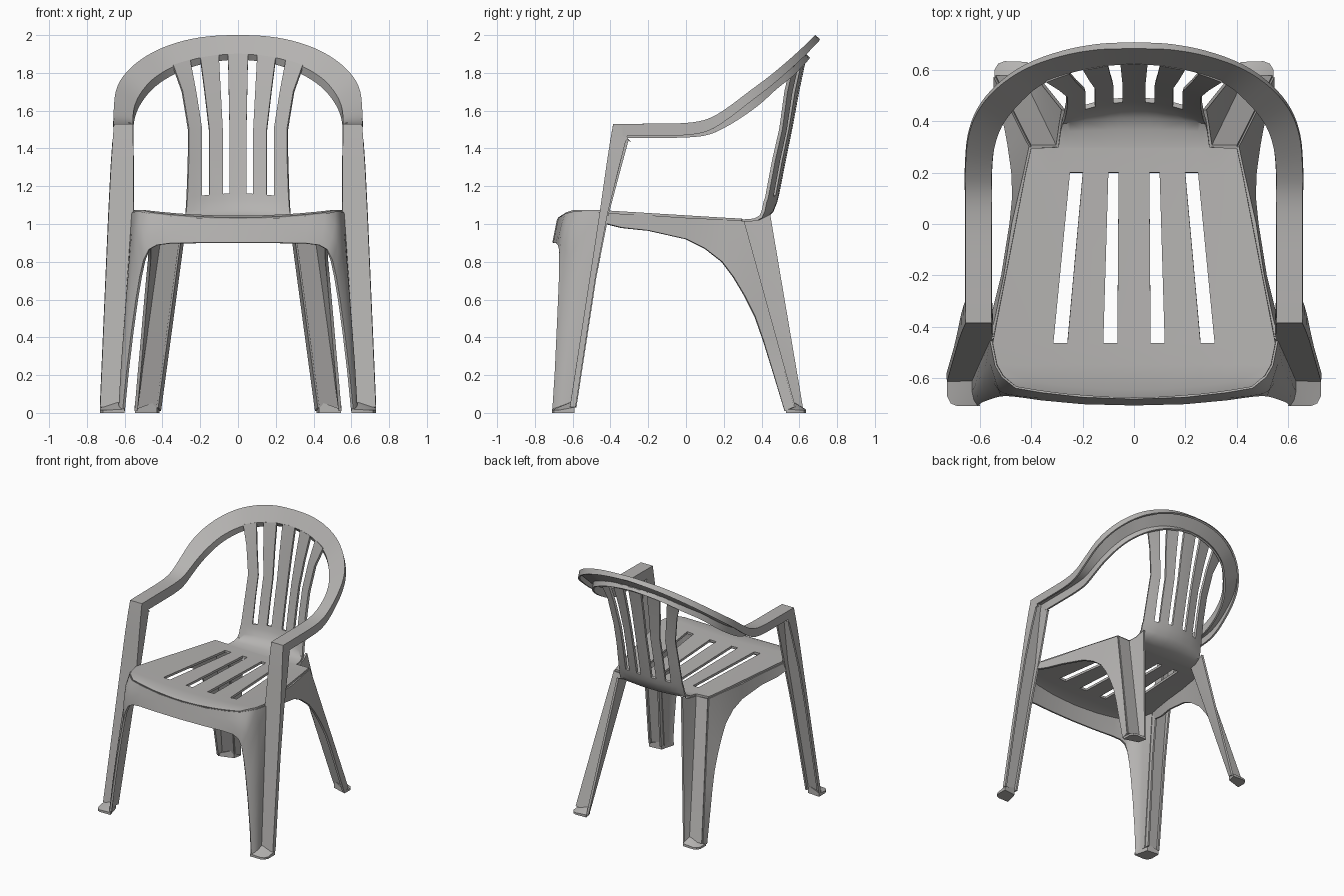
import bpy, bmesh
from mathutils import Vector

cube = bpy.data.objects.get("Cube")
if cube:
    bpy.data.objects.remove(cube, do_unlink=True)

plastic = bpy.data.materials.new("grey_plastic")
plastic.use_nodes = True
colour = (0.46, 0.45, 0.44, 1)
plastic.diffuse_color = colour
plastic.node_tree.nodes["Principled BSDF"].inputs["Base Color"].default_value = colour


def finish(name, bm, thickness=0.0):
    """Mirror a half part across x, give it thickness and shade it."""
    mesh = bpy.data.meshes.new(name)
    bm.to_mesh(mesh)
    bm.free()
    mesh.materials.append(plastic)
    ob = bpy.data.objects.new(name, mesh)
    bpy.context.collection.objects.link(ob)
    bpy.ops.object.select_all(action="DESELECT")
    ob.select_set(True)
    bpy.context.view_layer.objects.active = ob
    mirror = ob.modifiers.new("mirror", "MIRROR")
    mirror.use_clip = True
    bpy.ops.object.modifier_apply(modifier="mirror")
    if thickness:
        solid = ob.modifiers.new("solid", "SOLIDIFY")
        solid.thickness = thickness
        solid.offset = 0
        bpy.ops.object.modifier_apply(modifier="solid")
    bpy.ops.object.shade_smooth_by_angle(angle=0.6)


def loft(name, rows, thickness, skip=lambda r, c: False):
    """Skin a grid of points, leaving out cells chosen by skip."""
    bm = bmesh.new()
    grid = [[bm.verts.new(p) for p in row] for row in rows]
    for r in range(len(grid) - 1):
        for c in range(len(grid[r]) - 1):
            if not skip(r, c):
                bm.faces.new((grid[r][c], grid[r][c + 1], grid[r + 1][c + 1], grid[r + 1][c]))
    finish(name, bm, thickness)


def smooth(points, steps=4):
    """Catmull-Rom curve through the points."""
    p = [Vector(q) for q in points]
    p = [p[0] * 2 - p[1]] + p + [p[-1] * 2 - p[-2]]
    out = []
    for i in range(1, len(p) - 2):
        a, b, c, d = p[i - 1:i + 3]
        for s in range(steps):
            t = s / steps
            out.append(0.5 * (2 * b + (c - a) * t + (2 * a - 5 * b + 4 * c - d) * t ** 2
                              + (3 * b - a - 3 * c + d) * t ** 3))
    return out + [p[-2]]


def line(a, b, n):
    a, b = Vector(a), Vector(b)
    return [a.lerp(b, i / n) for i in range(n + 1)]


# Seat and back shell: y, z, bow, dish, half width, slot set
SEAT_F = (0.065, 0.12, 0.26, 0.315)
SEAT_B = (0.06, 0.10, 0.20, 0.25)
BACK = (0.045, 0.082, 0.153, 0.192)
TOP = (0.053, 0.103, 0.20, 0.255)
sections = [
    (-.675, 1.025, -.20, .13, .46, SEAT_F),
    (-.645, 1.035, -.20, .12, .51, SEAT_F),
    (-.55, 1.035, 0, .11, .535, SEAT_F),
    (-.465, 1.032, 0, .11, .552, SEAT_F),
    (.20, 1.012, 0, .07, .423, SEAT_B),
    (.295, 1.010, 0, .06, .402, SEAT_B),
    (.30, 1.010, 0, .06, .295, SEAT_B),
    (.37, 1.016, .1, .05, .287, SEAT_B),
    (.42, 1.035, .3, .05, .28, SEAT_B),
    (.455, 1.07, .6, .02, .275, BACK),
    (.475, 1.12, .75, 0, .272, BACK),
    (.485, 1.16, .8, -.3, .27, BACK),
    (.52, 1.34, .8, 0, .263, BACK),
    (.553, 1.50, .75, 0, .262, BACK),
    (.59, 1.70, .7, 0, .295, [(p + q) / 2 for p, q in zip(BACK, TOP)]),
    (.632, 1.90, .6, -.5, .345, TOP),
]
rows = []
for y, z, bow, dish, half, slots in sections:
    xs = [0, *slots, (slots[3] + half) / 2, half]
    rows.append([(x, y - bow * x * x, z + dish * x * x) for x in xs])
loft("seat_and_back", rows, 0.018,
     lambda r, c: c in (1, 3) and (r == 3 or r >= 11))

# Front apron curving round into the panel of each front leg
top = [(0, -.675, 1.025), (.2, -.668, 1.03), (.36, -.65, 1.042), (.46, -.633, 1.052),
       (.51, -.593, 1.063), (.535, -.55, 1.064), (.555, -.45, 1.06)]
top += line((.555, -.45, 1.06), (.625, -.615, .03), 4)[1:]
low = [(0, -.70, .90), (.2, -.695, .90), (.36, -.68, .897), (.43, -.67, .888),
       (.47, -.665, .865), (.495, -.665, .81), (.515, -.667, .72),
       (.535, -.672, .60), (.56, -.68, .42), (.585, -.69, .21), (.605, -.703, .01)]
bulge = [0, 0, .1, .4, .9, 1, 1, 1, .9, .8, .5]
mids = []
for t in (0.35, 0.7):
    mids.append([Vector(a).lerp(Vector(b), t) + Vector((.014, -.014, .006)) * k
                 for a, b, k in zip(top, low, bulge)])
loft("front_apron_and_leg_panels", [top, *mids, low], 0.016)

# Side aprons sweeping down into the rear legs
crease = line((.402, .30, 1.015), (.54, .572, .03), 5)
top = [(.553, -.44, 1.06), (.533, -.36, 1.053), (.50, -.2, 1.045), (.469, 0, 1.032),
       (.446, .1, 1.027), (.423, .2, 1.022)] + crease
low = [(.56, -.42, 1.0), (.545, -.34, .98), (.51, -.2, .965), (.478, 0, .92),
       (.468, .1, .87), (.47, .19, .80), (.478, .25, .72), (.487, .31, .62),
       (.497, .365, .51), (.508, .41, .38), (.524, .465, .2), (.54, .522, .01)]
loft("side_aprons", [top, low], 0.016)

# Rear leg: back-facing strip and inner web
inner = line((.297, .30, 1.01), (.43, .572, .03), 5)
shoulder = line((.285, .385, 1.02), (.42, .60, .02), 5)
edge = line((.275, .445, 1.05), (.415, .62, .01), 5)
loft("rear_leg_strips", [crease, inner], 0.016)
loft("rear_leg_webs", [inner, shoulder, edge], 0.016)

# Front legs, arms and top rail as one flanged band: inner and outer rails
inner = line((.627, -.61, .03), (.557, -.452, 1.06), 3) + [(.558, -.418, 1.3), (.56, -.395, 1.45)]
outer = line((.725, -.61, .03), (.68, -.452, 1.06), 3) + [(.668, -.418, 1.3), (.658, -.395, 1.45)]
flange = [(0, .03, 0)] * 3 + [(0, .045, 0), (0, .075, 0), (0, .09, -.01)]
arm_in = smooth([(.56, -.382, 1.525), (.56, -.2, 1.526), (.56, 0, 1.528), (.56, .12, 1.542),
                 (.56, .21, 1.578), (.55, .30, 1.63), (.52, .385, 1.69), (.46, .465, 1.76),
                 (.37, .545, 1.82), (.25, .595, 1.868), (.12, .622, 1.893), (0, .63, 1.9)])
arm_out = smooth([(.653, -.382, 1.525), (.653, -.2, 1.526), (.653, 0, 1.53), (.653, .12, 1.553),
                  (.653, .22, 1.61), (.642, .34, 1.70), (.605, .44, 1.775), (.53, .53, 1.85),
                  (.42, .605, 1.917), (.28, .655, 1.965), (.14, .68, 1.988), (0, .685, 1.994)])
n = len(arm_in) - 1
for i in range(n + 1):
    t = max(0, (i / n - 0.25) / 0.75)
    flange.append(Vector((0, 0, -.07)).lerp(Vector((0, .022, -.024)), t))
flange[6] = (0, .09, -.09)
inner += arm_in
outer += arm_out
rows = []
for a, b, f in zip(inner, outer, flange):
    a, b, f = Vector(a), Vector(b), Vector(f)
    rows.append([a + f, a, b, b + f * 0.85])
loft("arms_and_top_rail", rows, 0.014)


# Feet: small wedge pads, each corner with its own height
def foot(name, corners):
    bm = bmesh.new()
    base = [bm.verts.new((x, y, 0)) for x, y, h in corners]
    cap = [bm.verts.new(c) for c in corners]
    bm.faces.new(base)
    bm.faces.new(cap)
    for i in range(len(corners)):
        j = (i + 1) % len(corners)
        bm.faces.new((base[i], base[j], cap[j], cap[i]))
    bmesh.ops.recalc_face_normals(bm, faces=bm.faces)
    bmesh.ops.triangulate(bm, faces=[f for f in bm.faces if len(f.verts) > 4])
    finish(name, bm)


foot("front_feet", [(.60, -.71, .02), (.69, -.71, .015), (.715, -.70, .015),
                    (.73, -.67, .015), (.73, -.59, .03), (.63, -.60, .06)])
foot("rear_feet", [(.545, .53, .02), (.545, .60, .015), (.53, .625, .015),
                   (.505, .635, .015), (.415, .632, .02), (.43, .565, .06)])
